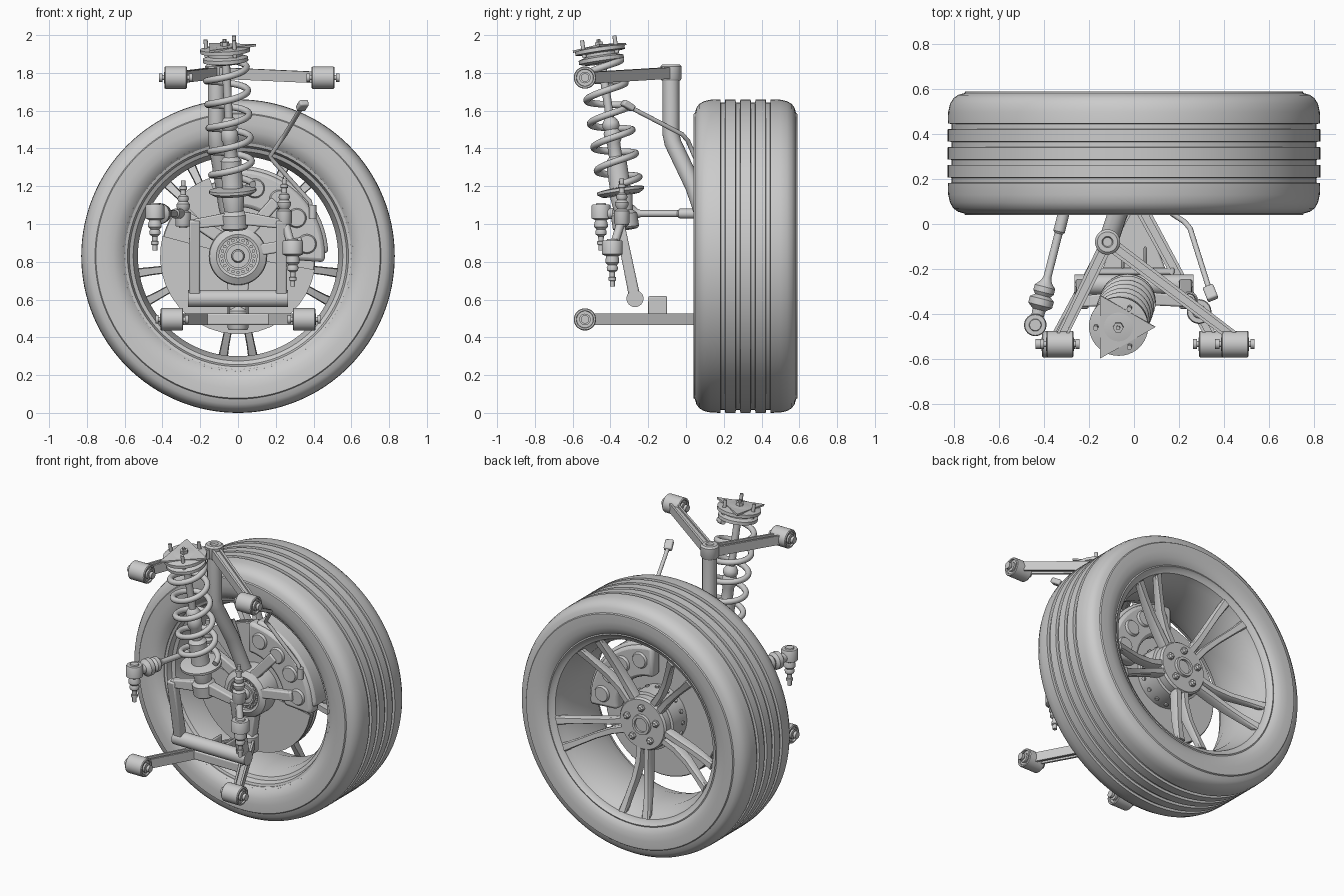
import bpy, bmesh
from math import sin, cos, pi, radians
from mathutils import Vector

if "Cube" in bpy.data.objects:
    bpy.data.objects.remove(bpy.data.objects["Cube"])

Z = Vector((0, 0, 1))
HUB = Vector((0, 0, 0.83))


def finish(name, bm, loc=(0, 0, 0), rot=None, bevel=0):
    bmesh.ops.remove_doubles(bm, verts=bm.verts, dist=1e-5)
    bmesh.ops.recalc_face_normals(bm, faces=bm.faces)
    me = bpy.data.meshes.new(name)
    bm.to_mesh(me)
    bm.free()
    ob = bpy.data.objects.new(name, me)
    bpy.context.collection.objects.link(ob)
    ob.location = loc
    if rot:
        ob.rotation_mode = 'QUATERNION'
        ob.rotation_quaternion = rot
    bpy.ops.object.select_all(action='DESELECT')
    bpy.context.view_layer.objects.active = ob
    ob.select_set(True)
    bpy.ops.object.shade_smooth_by_angle(angle=radians(35))
    if bevel:
        m = ob.modifiers.new("bevel", 'BEVEL')
        m.width, m.segments, m.limit_method = bevel, 2, 'ANGLE'
    return ob


def loft(name, rings, closed=False, caps=True, **kw):
    """Skin a list of point rings; closed joins last ring to first."""
    bm = bmesh.new()
    vs = [[bm.verts.new(p) for p in r] for r in rings]
    n = len(rings[0])
    for a, b in zip(vs, vs[1:] + vs[:1] if closed else vs[1:]):
        for i in range(n):
            j = (i + 1) % n
            bm.faces.new((a[i], a[j], b[j], b[i]))
    if caps and not closed:
        bm.faces.new(vs[0])
        bm.faces.new(vs[-1])
    return finish(name, bm, **kw)


def lathe(name, prof, loc, axis=(0, 0, 1), seg=32, loop=False):
    """Revolve (radius, height) points around an axis through loc."""
    rings = [[(r * cos(2 * pi * k / seg), r * sin(2 * pi * k / seg), h) for k in range(seg)]
             for r, h in ((max(r, 1e-4), h) for r, h in prof)]
    return loft(name, rings, closed=loop, loc=loc, rot=Z.rotation_difference(Vector(axis)))


def rod(name, r, a, b, seg=24):
    a, b = Vector(a), Vector(b)
    return lathe(name, [(r, 0), (r, (b - a).length)], a, b - a, seg)


def tube(name, pts, r):
    cu = bpy.data.curves.new(name, 'CURVE')
    cu.dimensions, cu.bevel_depth, cu.bevel_resolution, cu.use_fill_caps = '3D', r, 4, True
    sp = cu.splines.new('POLY')
    sp.points.add(len(pts) - 1)
    for p, c in zip(sp.points, pts):
        p.co = (*c, 1)
        sp.use_smooth = True
    ob = bpy.data.objects.new(name, cu)
    bpy.context.collection.objects.link(ob)
    bpy.ops.object.select_all(action='DESELECT')
    bpy.context.view_layer.objects.active = ob
    ob.select_set(True)
    bpy.ops.object.convert(target='MESH')
    return ob


def beam(name, a, b, w, h, w2=None, h2=None, groove=False):
    """Bar from a to b; optional channel on top and bottom."""
    a, b = Vector(a), Vector(b)
    d = (b - a).normalized()
    side = d.cross(Z if abs(d.z) < 0.9 else Vector((0, 1, 0))).normalized()
    up = side.cross(d)
    sec = [(-1, -1), (1, -1), (1, 1), (-1, 1)]
    if groove:
        sec = [(-1, -1), (-.5, -1), (-.5, -.6), (.5, -.6), (.5, -1), (1, -1),
               (1, 1), (.5, 1), (.5, .6), (-.5, .6), (-.5, 1), (-1, 1)]
    return loft(name, [[p + side * u * ww / 2 + up * v * hh / 2 for u, v in sec]
                       for p, ww, hh in ((a, w, h), (b, w2 or w, h2 or h))],
                bevel=0 if groove else 0.008)


def arc(name, a0, a1, r0, r1, y0, y1, bevel=0):
    """Block following the brake disc between two angles."""
    n = 20
    angs = [radians(a0 + (a1 - a0) * k / n) for k in range(n + 1)]
    return loft(name, [[(r * cos(t), y, HUB.z + r * sin(t)) for r, y in
                        ((r0, y0), (r1, y0), (r1, y1), (r0, y1))] for t in angs], bevel=bevel)


def polar(r, deg, y):
    return (r * cos(radians(deg)), y, HUB.z + r * sin(radians(deg)))


Y = (0, 1, 0)
# Tyre with four tread grooves
half = [(.60, .085), (.625, .06), (.66, .046), (.70, .04), (.752, .04), (.757, .047), (.785, .055),
        (.805, .07), (.82, .095), (.828, .13)]
for g in (.195, .275):
    half += [(.83, g - .013), (.814, g - .011), (.814, g + .011), (.83, g + .013)]
lathe("tyre", half + [(r, .63 - y) for r, y in reversed(half)], (0, 0, .83), Y, 128, True)
# Rim barrel
lathe("rim_barrel", [(.625, .08), (.61, .075), (.60, .09), (.585, .095), (.575, .13), (.555, .14),
                     (.53, .22), (.53, .42), (.56, .50), (.575, .54), (.60, .55), (.61, .565),
                     (.625, .56), (.62, .52), (.56, .40), (.56, .24)], HUB, Y, 96, True)
# Five pairs of diverging spokes
for k in range(5):
    t = radians(-90 + 72 * k)
    rad, tan = Vector((cos(t), 0, sin(t))), Vector((-sin(t), 0, cos(t)))
    for s in (-1, 1):
        rings = []
        for r, off, y, w, dep in ((.12, .026, .45, .05, .06), (.25, .03, .46, .045, .065), (.36, .046, .48, .042, .06),
                                  (.47, .068, .515, .045, .05), (.565, .085, .55, .055, .04)):
            c = HUB + rad * r + tan * off * s
            rings.append([c + tan * u * w / 2 + Vector((0, y - dep * v, 0))
                          for u, v in ((-.7, 0), (.7, 0), (1, .25), (.8, 1), (-.8, 1), (-1, .25))])
        loft(f"spoke_{k}_{s}", rings)
# Wheel centre, lug nuts, rotor and hub
lathe("wheel_centre", [(0, .46), (.045, .46), (.045, .475), (.062, .475), (.065, .458), (.16, .458), (.17, .445),
                       (.17, .40), (.185, .395), (.185, .24), (0, .24)], HUB, Y, 48)
for k in range(5):
    lathe(f"lug_nut_{k}", [(.022, 0), (.022, .02), (.012, .03)], polar(.11, 90 + 72 * k, .455), Y, 6)
for k in range(16):
    rod(f"hub_vent_{k}", .013, polar(.18, 22.5 * k, .30), polar(.195, 22.5 * k, .30), 10)
lathe("brake_disc", [(.15, .20), (.405, .20), (.41, .205), (.41, .218), (.38, .219), (.38, .235), (.41, .236),
                     (.41, .25), (.405, .255), (.15, .255)], HUB, Y, 80, True)
lathe("hub_bearing", [(0, .05), (.028, .05), (.035, .06), (.035, .075), (.06, .075), (.06, .06), (.072, .06),
                      (.072, .085), (.1, .085), (.1, .06), (.115, .055), (.15, .075), (.155, .09), (.155, .20),
                      (0, .20)], HUB, Y, 48)
for k in range(20):
    rod(f"sensor_tooth_{k}", .009, polar(.086, 18 * k, .09), polar(.086, 18 * k, .068), 8)
# Dust shield and caliper
arc("dust_shield_lower", 165, 350, .14, .413, .17, .18)
arc("dust_shield_upper", 110, 136, .2, .44, .155, .18)
arc("caliper_inner", -4, 90, .26, .46, .10, .19, .02)
arc("caliper_outer", -4, 90, .26, .46, .265, .35, .02)
arc("caliper_bridge", 2, 84, .425, .478, .12, .33, .015)
for k, a in enumerate((10, 33, 54, 76)):
    lathe(f"caliper_piston_{k}", [(.045, .085), (.052, .095), (.052, .355), (.045, .365)], polar(.37, a, 0), Y)
# Knuckle
tube("knuckle_upright", [(-.115, -.08, 1.83), (-.115, -.08, 1.48), (-.112, -.07, 1.43), (-.075, .04, 1.2),
                         (-.06, .075, 1.1), (-.02, .12, .93)], .045)
lathe("upper_ball_joint", [(.05, 0), (.056, .01), (.056, .075), (.045, .085), (.025, .085), (.02, .075), (0, .075)],
      (-.118, -.08, 1.76))
beam("knuckle_lower", (0, .12, .74), (0, .12, .5), .13, .07, .07, .06)
lathe("lower_ball_joint", [(.05, 0), (.055, .01), (.055, .1), (.035, .12)], (0, .12, .44))
beam("steering_arm", (-.08, .12, .92), (-.29, .1, 1.05), .06, .07, .04, .05)
beam("caliper_bracket_upper", (.03, .1, .93), (.2, .1, 1.12), .05, .06)
beam("caliper_bracket_lower", (.1, .09, .86), (.34, .09, .90), .05, .06)
# Control arms with bushings
bush = [(0, -.088), (.022, -.088), (.022, -.07), (.013, -.07), (.013, -.062), (.03, -.062), (.03, -.05), (.044, -.05),
        (.046, -.06), (.055, -.06), (.059, -.055)]
bush += [(r, -h) for r, h in reversed(bush)]
for arm, apex, z, xs in (("upper", (-.118, -.08, 1.80), 1.775, (-.33, .45)),
                         ("lower", (0, .13, .495), .495, (-.35, .35))):
    for side, x in zip(("left", "right"), xs):
        lathe(f"{arm}_bushing_{side}", bush, (x, -.535, z), (1, 0, 0))
        beam(f"{arm}_arm_{side}", apex, (x * .98, -.50, z), .06, .06, .05, .06, groove=True)
beam("lower_arm_web", (0, -.20, .495), (0, .1, .495), .28, .03, .05, .03)
beam("lower_arm_crossbar", (-.18, -.21, .495), (.18, -.21, .495), .03, .06)
for s in (-1, 1):
    beam(f"lower_arm_tab_{s}", (s * .05, -.2, .56), (s * .05, -.1, .56), .014, .115)
# Coilover strut, all along one tilted axis
B, T = Vector((-.02, -.325, 1.03)), Vector((-.07, -.46, 1.95))
ax = (T - B).normalized()
q = Z.rotation_difference(ax)
at = lambda r, a, h: B + q @ Vector((r * cos(a), r * sin(a), h))
lathe("damper", [(0, -.06), (.06, -.06), (.07, -.05), (.07, .02), (.06, .03), (.05, .04), (.06, .12), (.055, .14),
                 (.055, .31), (.035, .33), (.035, .40), (.045, .42), (.045, .46), (.036, .475), (.045, .49),
                 (.045, .51), (.03, .535), (.022, .54), (.022, .88), (0, .88)], B, ax)
lathe("spring_seat_lower", [(.05, .12), (.10, .125), (.125, .14), (.125, .155), (.10, .16), (.05, .165)], B, ax, 40, True)
tube("coil_spring", [at(.108, 2 * pi * 5.2 * t / 160, .175 + .655 * t / 160) for t in range(161)], .018)
lathe("strut_mount", [(0, .83), (.085, .83), (.12, .84), (.12, .86), (.09, .87), (.09, .885), (.132, .89), (.132, .91),
                      (.06, .925), (0, .925)], B, ax, 40)
lathe("mount_plate", [(.165, .912), (.165, .924)], B, ax, 3)
for k in range(3):
    a = pi / 3 + k * 2 * pi / 3
    rod(f"mount_stud_{k}", .011, at(.1, a, .87), at(.1, a, .963), 12)
lathe("mount_nut", [(.024, .92), (.024, .945), (.01, .945), (.01, .96)], B, ax, 6)
# Fork straddling the drive shaft
for s in (-1, 1):
    beam(f"fork_shoulder_{s}", (s * .03, -.33, 1.03), (s * .235, -.345, 1.0), .06, .07, .05, .05)
    beam(f"fork_leg_{s}", (s * .23, -.355, 1.02), (s * .23, -.27, .605), .055, .05, .06, .06)
rod("fork_lower_tube", .045, (-.265, -.27, .605), (.265, -.27, .605), 32)


# Ball joints: housing, bellows boot and stud
def ball_joint(name, loc, axis, r=.05):
    lathe(name, [(0, -.05), (r * .5, -.05), (r * .55, -.042), (r * .92, -.042), (r, -.035), (r, .03), (r * .6, .04),
                 (.036, .06), (.036, .075), (.024, .088), (.03, .1), (.028, .115), (.015, .125), (.014, .15),
                 (.02, .152), (.02, .168), (.013, .172), (.013, .20), (0, .20)], loc, axis)


ball_joint("tie_rod_end", (-.44, -.45, 1.06), (0, 0, -1))
ball_joint("steering_joint", (-.29, .1, 1.03), (0, 0, 1), .042)
ball_joint("sway_link_upper", (.245, -.34, 1.04), (0, 0, 1), .04)
ball_joint("sway_link_lower", (.29, -.39, .87), (0, 0, -1), .055)
rod("sway_link_bar", .022, (.245, -.34, 1.02), (.285, -.385, .88))
# Tie rod with boot
p0, p1 = Vector((-.44, -.45, 1.055)), Vector((-.30, .1, 1.055))
lathe("tie_rod", [(.025, 0), (.03, .07), (.055, .09), (.055, .12), (.035, .135), (.047, .15), (.047, .175), (.025, .20),
                  (.018, .22), (.018, .42), (.026, .43), (.026, .56)], p0, p1 - p0)
# Brake hose
tube("brake_hose", [(.335, -.29, 1.615), (.25, -.02, 1.475), (.225, .01, 1.44), (.17, .045, 1.36), (.19, .06, 1.33),
                    (.38, .085, 1.12), (.395, .085, 1.05)], .012)
beam("hose_fitting_top", (.33, -.28, 1.61), (.352, -.335, 1.645), .05, .035)
rod("hose_fitting_bottom", .02, (.395, .085, 1.1), (.395, .085, 1.03), 12)
